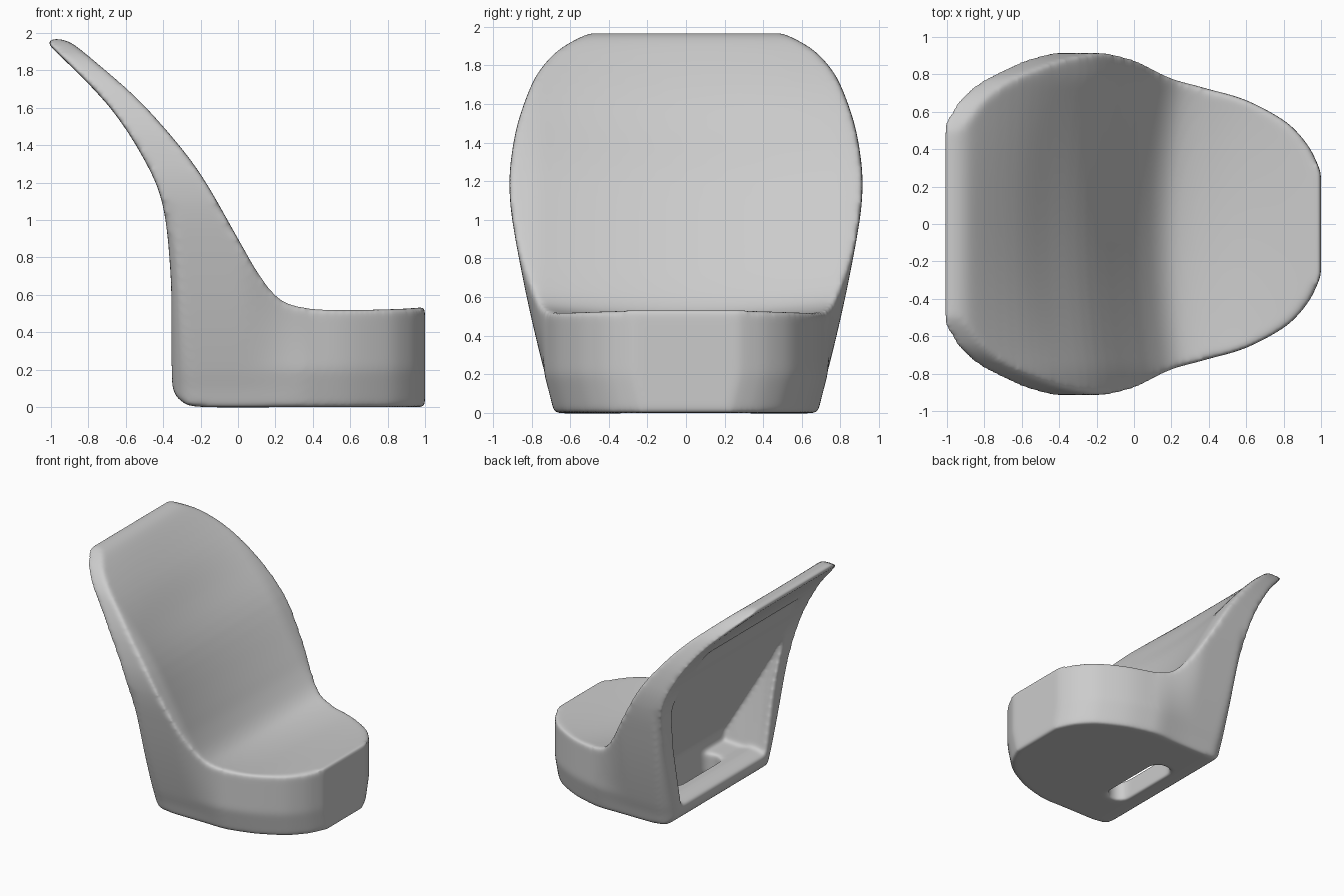
import bpy, bmesh, math

if "Cube" in bpy.data.objects:
    bpy.data.objects.remove(bpy.data.objects["Cube"])


def interp(pts, v):
    # piecewise linear lookup
    if v <= pts[0][0]:
        return pts[0][1]
    for (a, fa), (b, fb) in zip(pts, pts[1:]):
        if v <= b:
            return fa + (fb - fa) * (v - a) / (b - a)
    return pts[-1][1]


def spline(pts, steps=4):
    # Catmull-Rom refinement of an open profile
    out = []
    for i in range(len(pts) - 1):
        p0, p1 = pts[max(i - 1, 0)], pts[i]
        p2, p3 = pts[i + 1], pts[min(i + 2, len(pts) - 1)]
        for k in range(steps):
            t = k / steps
            out.append(tuple(0.5 * (2 * b + (c - a) * t + (2 * a - 5 * b + 4 * c - d) * t * t
                                    + (3 * b - a - 3 * c + d) * t ** 3)
                             for a, b, c, d in zip(p0, p1, p2, p3)))
    return out + [pts[-1]]


def loft(name, rings):
    bm = bmesh.new()
    vs = [[bm.verts.new(p) for p in r] for r in rings]
    n = len(vs[0])
    for a, b in zip(vs, vs[1:]):
        for i in range(n):
            bm.faces.new((a[i], a[(i + 1) % n], b[(i + 1) % n], b[i]))
    bm.faces.new(vs[0])
    bm.faces.new(vs[-1])
    bmesh.ops.triangulate(bm, faces=bm.faces[:])
    bmesh.ops.recalc_face_normals(bm, faces=bm.faces[:])
    me = bpy.data.meshes.new(name)
    bm.to_mesh(me)
    bm.free()
    ob = bpy.data.objects.new(name, me)
    bpy.context.collection.objects.link(ob)
    return ob


# Side profile: front of back and seat (x, z, dish weight), then base and rear edge
front = spline([(-1.01, 1.965, 0), (-.94, 1.965, 0), (-.84, 1.915, .1), (-.6, 1.71, .5),
                (-.4, 1.5, .9), (-.2, 1.245, 1), (0, .9, 1), (.1, .73, 1), (.2, .605, 1),
                (.31, .55, 1), (.5, .532, .9), (.75, .534, .5), (1.0, .534, 0)])
rear = spline([(1.0, 0.0), (.4, 0.0), (-.18, 0.0), (-.3, .03), (-.352, .12), (-.357, .4),
               (-.36, .7), (-.4, 1.07), (-.5, 1.32), (-.7, 1.62), (-1.015, 1.94)])
slices = []
for i in range(41):
    y = -1 + i / 20
    d = .085 * max(0, 1 - (y / .78) ** 2)
    slices.append([(x - .7 * d * w, y, z - .6 * d * w) for x, z, w in front]
                  + [(x, y, z) for x, z in rear])
chair = loft("chair_shell", slices)

# Outline envelope: wing width by height, blended into the seat plan
wing = spline([(-.05, .66), (0, .675), (.1, .70), (.2, .73), (.4, .78), (.6, .825), (.8, .865),
               (1.0, .9), (1.15, .914), (1.3, .908), (1.5, .872), (1.7, .80),
               (1.8, .738), (1.88, .66), (1.94, .56), (1.98, .47), (2.02, .4)])
plan = spline([(0, .73), (.2, .735), (.3, .735), (.4, .72), (.6, .662), (.8, .555),
               (.9, .46), (.96, .37), (1.005, .26)])


def half_width(x, z):
    t = min(1, max(0, x / .42))
    t = t * t * (3 - 2 * t)
    h = interp(wing, z) * (1 - t) + (interp(plan, x) - .25 * max(0, .2 - z)) * t
    r = .15 * max(0, 1 - z / 1.1)          # rounded rear base corners
    gap = r - min(r, max(0, x + .355))
    return h - r + math.sqrt(max(0, r * r - gap * gap))


xs = [-1.05 + 2.055 * i / 80 for i in range(81)]
rings = []
for j in range(81):
    z = -.05 + 2.07 * j / 80
    rings.append([(x, -half_width(x, z), z) for x in xs]
                 + [(x, half_width(x, z), z) for x in reversed(xs)])
envelope = loft("envelope_cutter", rings)

# Hollow behind the backrest: straight panel, low rounded rear bar
hollow = [(-.9, 1.55)]
for k in range(15):
    t = k / 14
    hollow.append((-.61 + .65 * t, 1.53 - 1.25 * t))
hollow += [(.04, .18), (-.14, .17), (-.22, .19), (-.3, .18), (-.42, .13), (-.9, .13)]
opening = spline([(0, .53), (.25, .57), (.6, .66), (.95, .73), (1.2, .73), (1.4, .67), (1.6, .58)])
rear_cut = loft("hollow_cutter", [[(x, s * interp(opening, z), z) for x, z in
                                   hollow + [(-.9, .13 + 1.4 * k / 14) for k in range(1, 14)]]
                                  for s in (-1, 1)])

# Rounded slot through the base
slot = []
for k in range(24):
    a = 2 * math.pi * (k + .5) / 24
    slot.append((-.05 + .09 * math.cos(a), math.copysign(.23, math.sin(a)) + .09 * math.sin(a)))
slot_cut = loft("slot_cutter", [[(x, y, z) for x, y in slot] for z in (-.1, .3)])

for cutter, op in ((envelope, 'INTERSECT'), (rear_cut, 'DIFFERENCE'), (slot_cut, 'DIFFERENCE')):
    m = chair.modifiers.new(cutter.name, 'BOOLEAN')
    m.operation, m.object, m.solver = op, cutter, 'EXACT'
    cutter.hide_render = True
    cutter.hide_set(True)

# Soft moulded edges
m = chair.modifiers.new("remesh", 'REMESH')
m.mode, m.voxel_size, m.use_smooth_shade = 'VOXEL', .014, True
m = chair.modifiers.new("soften", 'SMOOTH')
m.factor, m.iterations = .5, 22
